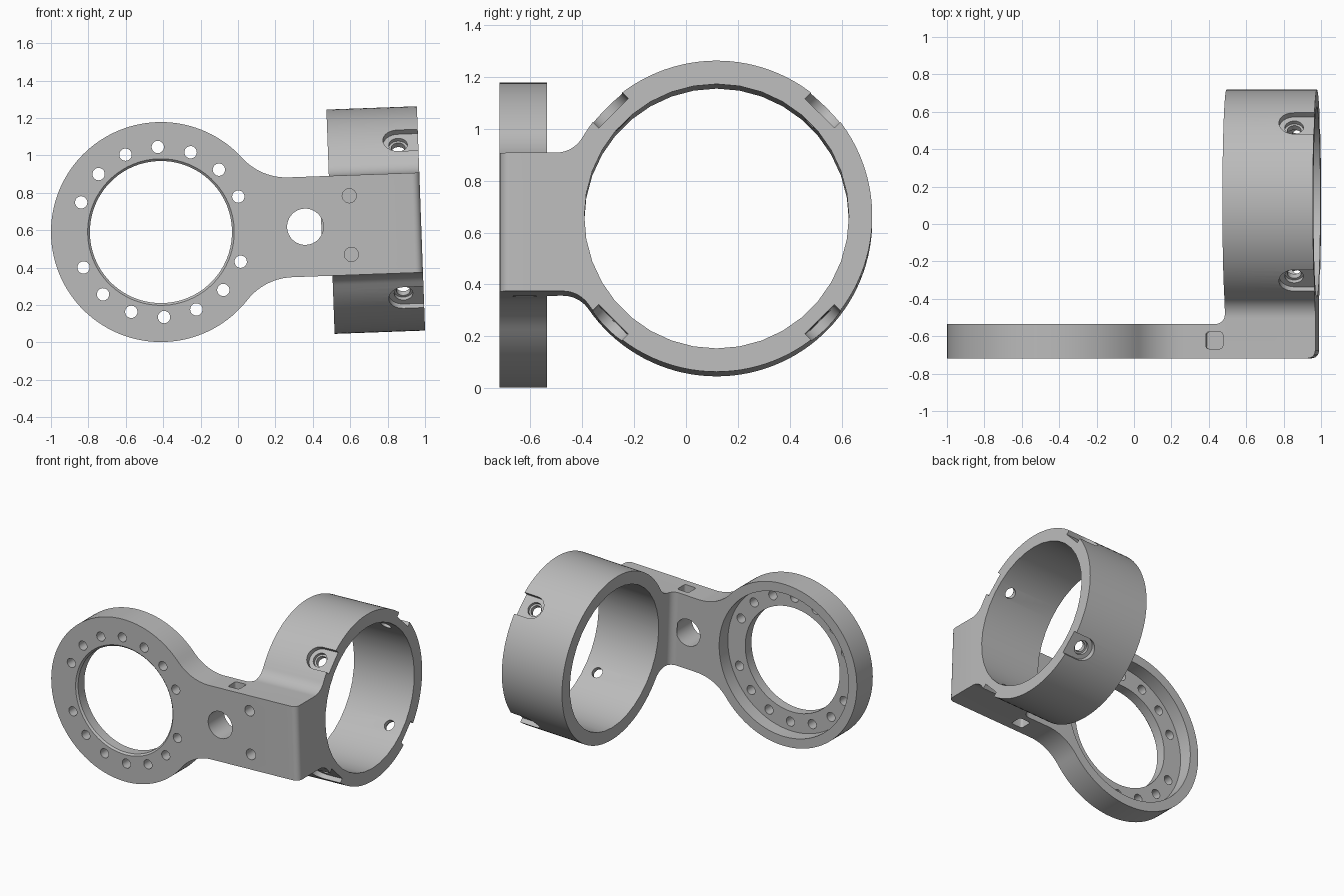
import bpy, bmesh
from math import sin, cos, pi, radians, atan2, sqrt, degrees
from mathutils import Vector, Matrix

if "Cube" in bpy.data.objects:
    bpy.data.objects.remove(bpy.data.objects["Cube"])

grey = bpy.data.materials.new("plain_grey")
grey.use_nodes = True
colour = (0.5, 0.5, 0.5, 1)
grey.diffuse_color = colour
grey.node_tree.nodes["Principled BSDF"].inputs["Base Color"].default_value = colour

U, Y, W = Vector((1, 0, 0)), Vector((0, 1, 0)), Vector((0, 0, 1))
FRONT, BACK = -0.718, -0.535          # plate faces
ARM = 0.267                           # half height of the arm
RING = 0.588                          # flange ring radius
START, END = 0.908, 1.392             # collar ends along the arm
CY, CW, COLLAR = 0.118, 0.022, 0.60   # collar centre and radius


def arc(cx, cy, r, a0, a1, n):
    angles = [radians(a0 + (a1 - a0) * i / n) for i in range(n + 1)]
    return [(cx + r * cos(a), cy + r * sin(a)) for a in angles]


def circle(r, n=24):
    return arc(0, 0, r, 0, 360, n)[:-1]


def prism(name, pts, origin, a, b, axis, d0, d1, taper=1, round_edge=None):
    """Extrude a profile in the a-b plane from d0 to d1 along axis."""
    bm = bmesh.new()
    o = Vector(origin)
    rows = []
    for d, s in ((d0, 1), (d1, taper)):
        rows.append([bm.verts.new(o + a * p * s + b * q * s + axis * d) for p, q in pts])
    for row in rows:
        bm.faces.new(row)
    n = len(pts)
    for i in range(n):
        j = (i + 1) % n
        bm.faces.new((rows[0][i], rows[0][j], rows[1][j], rows[1][i]))
    bmesh.ops.recalc_face_normals(bm, faces=bm.faces[:])
    if round_edge:
        edges = [e for e in bm.edges if all(round_edge(v.co) for v in e.verts)]
        bmesh.ops.bevel(bm, geom=edges, offset=0.04, segments=6, profile=0.5, affect='EDGES')
    mesh = bpy.data.meshes.new(name)
    bm.to_mesh(mesh)
    bm.free()
    obj = bpy.data.objects.new(name, mesh)
    bpy.context.collection.objects.link(obj)
    return obj


def hole_y(u, w, r, d0, d1, n=24, taper=1):
    return prism("cutter", circle(r, n), (u, 0, w), U, W, Y, d0, d1, taper)


def finish(obj, cutters=()):
    """Cut, colour, shade and tilt a part."""
    for c in cutters:
        c.hide_render = True
        mod = obj.modifiers.new("cut", 'BOOLEAN')
        mod.operation, mod.solver, mod.object = 'DIFFERENCE', 'EXACT', c
    graph = bpy.context.evaluated_depsgraph_get()
    mesh = bpy.data.meshes.new_from_object(obj.evaluated_get(graph))
    obj.modifiers.clear()
    obj.data = mesh
    for c in cutters:
        bpy.data.objects.remove(c)
    mesh.materials.clear()
    mesh.materials.append(grey)
    for p in mesh.polygons:
        p.material_index = 0
    bpy.ops.object.select_all(action='DESELECT')
    obj.select_set(True)
    bpy.context.view_layer.objects.active = obj
    bpy.ops.object.shade_smooth_by_angle(angle=radians(30))
    obj.matrix_world = Matrix.Translation((-0.412, 0, 0.59)) @ Matrix.Rotation(radians(-2.1), 4, 'Y')


# Flange ring and arm, one filleted outline
f = 0.32
fu = sqrt((RING + f) ** 2 - (ARM + f) ** 2)
t = degrees(atan2(ARM + f, fu))
outline = arc(0, 0, RING, t, 360 - t, 96)
outline += arc(fu, -ARM - f, f, 180 - t, 90, 14)[1:]
outline += [(START, -ARM), (START, ARM)]
outline += arc(fu, ARM + f, f, 270, 180 + t, 14)[:-1]
plate = prism("flange_and_arm", outline, (0, 0, 0), U, W, Y, FRONT, BACK)

# Flange opening, back recess, bolt circle and arm holes
cuts = [hole_y(0, 0, 0.52, -0.635, -0.4, 96),
        hole_y(0, 0, 0.38, -0.9, -0.3, 72),
        hole_y(0, 0, 0.394, FRONT - 0.002, FRONT + 0.012, 72, 0.964),
        hole_y(0.772, 0, 0.097, -0.9, -0.3, 48)]
for k in range(16):
    if k % 8:
        a = k * pi / 8
        cuts.append(hole_y(0.455 * cos(a), 0.455 * sin(a), 0.033, -0.9, -0.3))
# Rounded square pockets above and below
square = []
for i, (sx, sy) in enumerate(((1, 1), (-1, 1), (-1, -1), (1, -1))):
    square += arc(sx * 0.03, sy * 0.03, 0.015, 90 * i, 90 * i + 90, 4)
for s in (1, -1):
    cuts.append(prism("cutter", square, (0.852, -0.622, 0), U, Y, W * s, 0.135, 0.4))
finish(plate, cuts)

# Collar with its filleted block
f = 0.12
yt = CY - sqrt((COLLAR + f) ** 2 - (ARM + f - CW) ** 2)
yb = CY - sqrt((COLLAR + f) ** 2 - (ARM + f + CW) ** 2)
top = degrees(atan2(ARM + f - CW, yt - CY))
low = degrees(atan2(-ARM - f - CW, yb - CY))
outline = arc(CY, CW, COLLAR, low, top, 96)
outline += arc(yt, ARM + f, f, top - 180, -90, 10)[1:]
outline += [(FRONT, ARM), (FRONT, -ARM)]
outline += arc(yb, -ARM - f, f, 90, low + 180, 10)[:-1]
collar = prism("collar", outline, (0, 0, 0), Y, W, U, START, END,
               round_edge=lambda c: c.y < FRONT + 0.01 and c.x > END - 0.01)

# Bore, blind screw holes, and four clamp slots with stepped holes
cuts = [prism("cutter", circle(0.51, 36), (0, CY, CW), Y, W, U, 0.5, 1.8)]
for s in (1, -1):
    cuts.append(hole_y(1.0135, s * 0.157, 0.038, -0.9, -0.57))
slot = arc(0, 0, 0.08, 90, 270, 16) + [(0.3, -0.08), (0.3, 0.08)]
for k in range(4):
    a = pi / 4 + k * pi / 2
    out = Y * cos(a) + W * sin(a)
    side = W * cos(a) - Y * sin(a)
    for shape, d0, d1 in ((slot, 0.562, 0.7), (circle(0.05), 0.54, 0.65), (circle(0.037), 0.4, 0.66)):
        cuts.append(prism("cutter", shape, (1.284, CY, CW), U, side, out, d0, d1))
finish(collar, cuts)

# Inside corner fillet between arm and collar
r = 0.05
corner = [(START, BACK)] + arc(START - r, BACK + r, r, 0, -90, 8)
finish(prism("corner_fillet", corner, (0, 0, 0), U, Y, W, -ARM, ARM))
